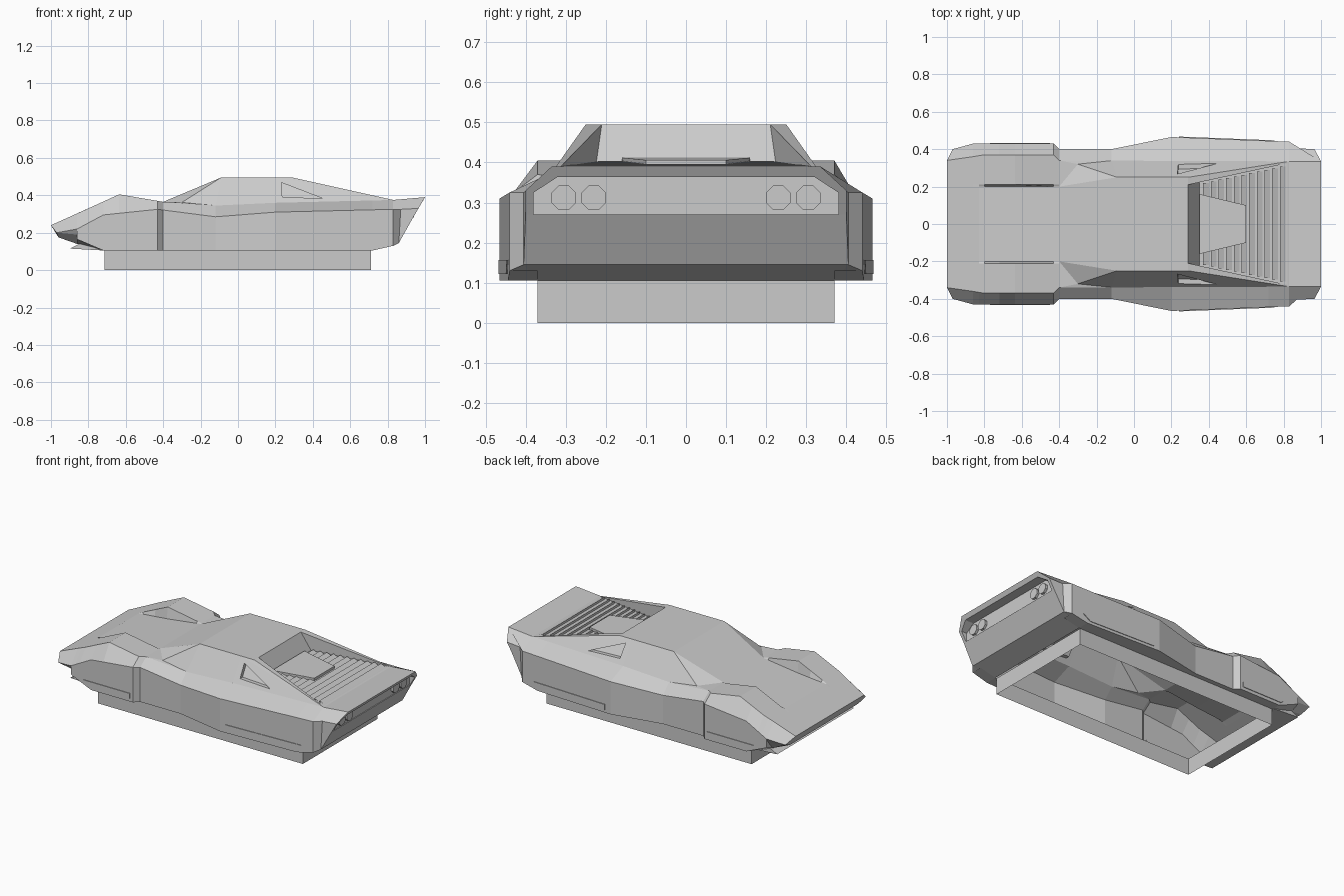
import bpy, bmesh, math
from mathutils import Vector

cube = bpy.data.objects.get("Cube")
if cube:
    bpy.data.objects.remove(cube)

paint = bpy.data.materials.new("light_grey_paint")
paint.use_nodes = True
grey = (0.6, 0.6, 0.6, 1)
paint.diffuse_color = grey
paint.node_tree.nodes["Principled BSDF"].inputs["Base Color"].default_value = grey


def finish(name, bm):
    bmesh.ops.remove_doubles(bm, verts=bm.verts, dist=0.0005)
    bmesh.ops.recalc_face_normals(bm, faces=bm.faces)
    mesh = bpy.data.meshes.new(name)
    bm.to_mesh(mesh)
    bm.free()
    mesh.materials.append(paint)
    obj = bpy.data.objects.new(name, mesh)
    bpy.context.collection.objects.link(obj)
    return obj


def flip(p):
    return (p[0], -p[1], p[2])


def add_face(bm, points):
    return bm.faces.new([bm.verts.new(p) for p in points])


def shell(name, sides=(), spans=()):
    """Sides are mirrored faces; spans are edges joined to their mirror image."""
    bm = bmesh.new()
    for face in sides:
        add_face(bm, face)
        add_face(bm, [flip(p) for p in reversed(face)])
    for a, b in spans:
        add_face(bm, [a, b, flip(b), flip(a)])
    return finish(name, bm)


def prism(name, points, offset, both=False):
    """Extrudes a polygon by an offset, with an optional mirrored copy."""
    bm = bmesh.new()
    for mirror in ([False, True] if both else [False]):
        near = [Vector(p) for p in points]
        far = [p + Vector(offset) for p in near]
        if mirror:
            near, far = [[flip(p) for p in ring] for ring in (near, far)]
        add_face(bm, near)
        add_face(bm, far)
        for i in range(len(near)):
            j = (i + 1) % len(near)
            add_face(bm, [near[i], near[j], far[j], far[i]])
    return finish(name, bm)


def along(knots, x):
    """Linear interpolation through (x, value) knots."""
    if x <= knots[0][0]:
        return knots[0][1]
    for (xa, va), (xb, vb) in zip(knots, knots[1:]):
        if x <= xb:
            return va + (vb - va) * (x - xa) / (xb - xa)
    return knots[-1][1]


# Long edges of the body
SIDE_Y = [(-.86, .43), (-.43, .43), (-.4, .4), (-.12, .4), (.2, .465), (.83, .44)]
SILL_Z = [(-.86, .165), (-.72, .105), (.72, .105), (.83, .13)]
BELT_Z = [(-.86, .22), (-.72, .295), (-.43, .325), (-.12, .285), (.2, .31), (.83, .325)]
TOP_Y = [(-.86, .36), (-.8, .37), (-.43, .37), (-.4, .34), (.83, .335)]
TOP_Z = [(-.86, .303), (-.635, .405), (-.4, .365), (-.12, .345), (.2, .36), (.83, .375)]
HOOD_Z = [(-.86, .303), (-.83, .317), (-.635, .335), (-.4, .365)]


def lip(x): return (x, .37, along(SILL_Z, x))
def sill(x): return (x, along(SIDE_Y, x), along(SILL_Z, x))
def belt(x): return (x, along(SIDE_Y, x), along(BELT_Z, x))
def top(x): return (x, along(TOP_Y, x), along(TOP_Z, x))
def crest(x): return (x, .21, along(TOP_Z, x))
def hood(x): return (x, .2, along(HOOD_Z, x))


# Sides, front fenders and hood
stations = sorted({x for rail in (SIDE_Y, SILL_Z, BELT_Z, TOP_Y, TOP_Z, HOOD_Z) for x, _ in rail})
faces, spans = [], []
for a, b in zip(stations, stations[1:]):
    rails = [lip, sill, belt, top]
    if b <= -.4:
        rails += [crest, hood]
        spans.append((hood(a), hood(b)))
    for p, q in zip(rails, rails[1:]):
        faces.append([p(a), p(b), q(b), q(a)])
shell("body_sides_and_hood", faces, spans)

# Nose
front, rear = -.86, .83
nose_top, nose_side, nose_low = (-1, .34, .24), (-.97, .4, .2), (-.96, .34, .175)
belly = (front, .37, .14)
shell("nose", [
    [nose_top, nose_side, belt(front), top(front)],
    [nose_top, nose_side, nose_low],
    [nose_side, (front, .41, .19), belly, nose_low],
    [nose_side, belt(front), (front, .41, .19)],
    [belt(front), sill(front), belly, (front, .41, .19)],
    [belly, sill(front), sill(-.72), lip(-.72)],
], [(nose_top, top(front)), (nose_low, belly), (belly, lip(-.72))])

# Row of slots under the nose edge
bm = bmesh.new()
count = 12
for i in range(count):
    ya, yb = (-.34 + .68 * k / count for k in (i, i + 1))
    add_face(bm, [(-1, yb, .24), (-1, ya, .24), (-.96, ya, .175), (-.96, yb, .175)])
bmesh.ops.inset_individual(bm, faces=bm.faces[:], thickness=.008, depth=-.025)
finish("nose_grille", bm)

# Chin blade
prism("chin_blade", [(-.9, -.38, .115), (-.72, -.38, .105), (-.84, -.38, .145)], (0, .76, 0))

# Cabin with sail panels and sunken rear window
screen, cowl, pillar = (-.4, .2, .365), (-.4, .34, .365), (-.3, .32, .362)
roof_a, roof_b, roof_c = (-.09, .25, .495), (.2, .25, .495), (.29, .25, .495)
sail_top, sail_end, deck = (.29, .21, .495), (.82, .325, .377), (.35, .225, .39)
shell("cabin", [
    [screen, cowl, pillar], [screen, pillar, roof_a], [cowl, top(-.12), pillar],
    [pillar, top(-.12), roof_a], [roof_a, top(-.12), top(.2), roof_b],
    [roof_b, top(rear), roof_c], [roof_c, top(rear), sail_end, sail_top],
    [sail_top, sail_end, deck],
], [(screen, roof_a), (roof_a, roof_b), (roof_b, roof_c), (sail_top, deck), (deck, sail_end),
    (sail_end, top(rear))])

# Quarter panels with a sunken triangular window
outer = [Vector(p) for p in (roof_b, top(.2), top(rear))]
normal = (outer[1] - outer[0]).cross(outer[2] - outer[0]).normalized()
inner = []
for x, z in [(.232, .468), (.237, .39), (.45, .384)]:
    y = outer[0].y - (normal.x * (x - outer[0].x) + normal.z * (z - outer[0].z)) / normal.y
    inner.append(Vector((x, y, z)))
floor = [p - Vector((0, .025, 0)) for p in inner]
faces = [floor]
for ring_a, ring_b in ((outer, inner), (inner, floor)):
    for i in range(3):
        j = (i + 1) % 3
        faces.append([ring_a[i], ring_a[j], ring_b[j], ring_b[i]])
shell("quarter_windows", faces)

# Engine louvres and the plain panel between them
bm = bmesh.new()
slats = 11
for i in range(slats):
    x = .37 + i * .041
    w = along([(.35, .215), (.82, .315)], x)
    z = along([(.35, .39), (.82, .377)], x)
    ridge, foot, back = (x, w, z + .014), (x + .03, w, z + .001), (x, w, z)
    for a, b in ((ridge, foot), (back, ridge)):
        add_face(bm, [a, b, flip(b), flip(a)])
finish("engine_louvres", bm)
prism("engine_panel", [(.35, -.16, .396), (.6, -.1, .39), (.6, .1, .39), (.35, .16, .396)],
      (0, 0, .016))

# Tail with recessed light panel
lip_top, lip_side, lip_low = (1, .335, .39), (.965, .4, .33), (.93, .4, .27)
hole = [(.985, .32, .364), (.962, .38, .325), (.93, .38, .27)]
back = [(.925, y, z) for _, y, z in hole]
corner, heel = (.87, .405, .325), (.86, .405, .145)
shell("tail", [
    [top(rear), belt(rear), corner, lip_side, lip_top],
    [belt(rear), sill(rear), heel, corner], [corner, heel, lip_low, lip_side],
    [sill(rear), sill(.72), lip(.72), heel],
    [lip_top, lip_side, hole[1], hole[0]], [lip_side, lip_low, hole[2], hole[1]],
    [hole[0], hole[1], back[1], back[0]], [hole[1], hole[2], back[2], back[1]],
], [(top(rear), lip_top), (lip_top, hole[0]), (hole[0], back[0]), (back[0], back[1]),
    (back[1], back[2]), (back[2], hole[2]), (lip_low, heel), (heel, lip(.72))])

# Eight-sided tail lights
for side in (-1, 1):
    for label, y in (("inner", .23), ("outer", .305)):
        ring = [(.92, side * y + .033 * math.cos(a), .312 + .033 * math.sin(a))
                for a in (math.pi * (k + .5) / 4 for k in range(8))]
        prism(f"{label}_tail_light_{'left' if side > 0 else 'right'}", ring, (.02, 0, 0))

# Thin trim plates low on the flanks
for name, outline in (
    ("front_flank_trim", [(-.77, .157), (-.73, .125), (-.45, .125), (-.45, .157)]),
    ("rear_flank_trim", [(.24, .122), (.7, .122), (.75, .157), (.24, .157)]),
):
    prism(name, [(x, along(SIDE_Y, x) - .003, z) for x, z in outline], (0, .007, 0), both=True)

# Open skirt below the body
a, b = (-.715, .37, 0), (.71, .37, 0)
c, d = (.71, .37, .105), (-.715, .37, .105)
shell("hover_skirt", [[a, b, c, d]], [(a, d), (b, c)])
